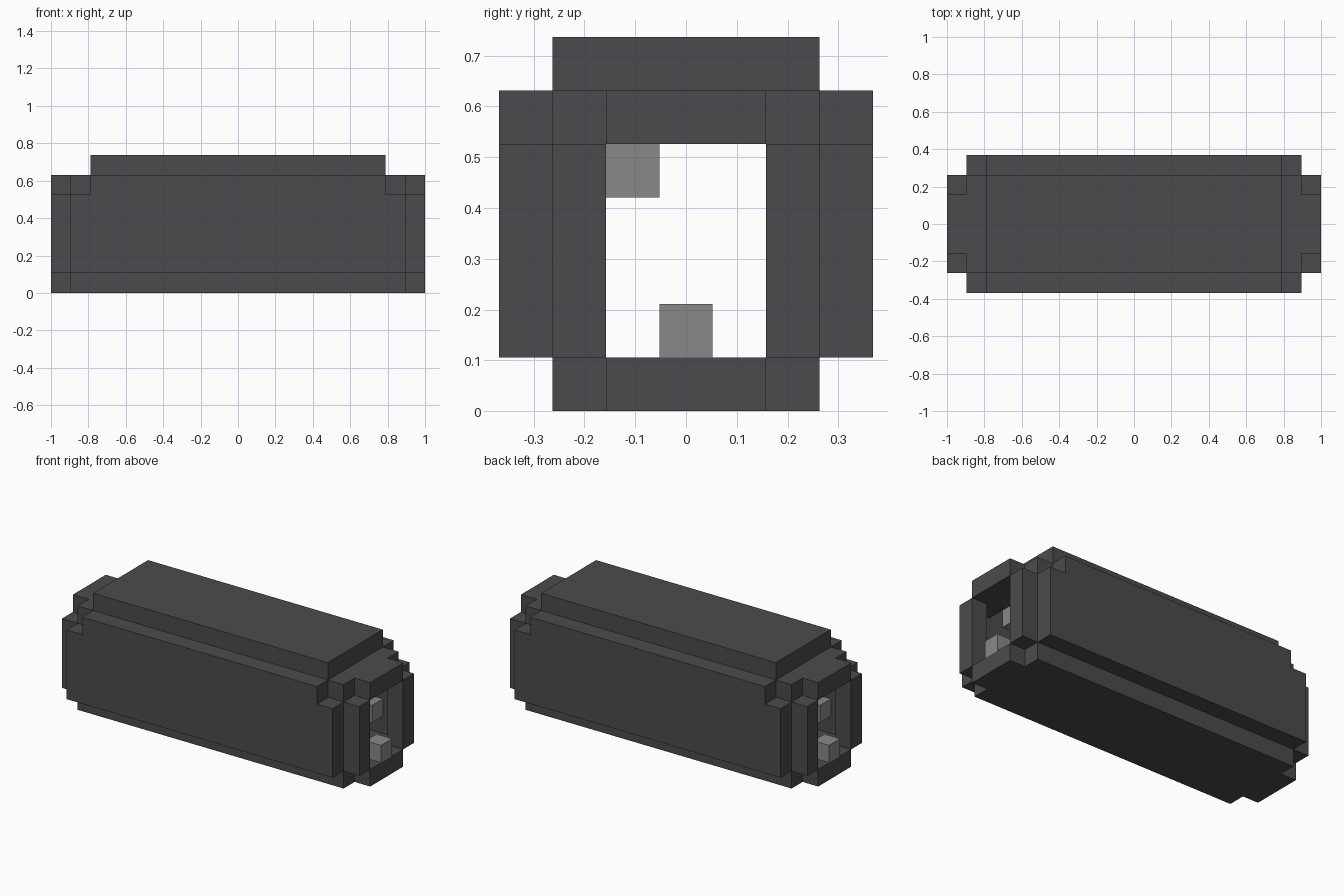
import bpy
import bmesh
from mathutils import Vector

U = 2 / 19  # one block of the grid

cube = bpy.data.objects.get("Cube")
if cube:
    bpy.data.objects.remove(cube, do_unlink=True)


def material(name, color):
    mat = bpy.data.materials.new(name)
    mat.use_nodes = True
    mat.diffuse_color = color
    mat.node_tree.nodes["Principled BSDF"].inputs["Base Color"].default_value = color
    return mat


charcoal = material("charcoal", (0.071, 0.069, 0.077, 1))
grey = material("stone_grey", (0.25, 0.25, 0.25, 1))


def prism(name, outline, y0, y1, mat):
    """Extrude an x-z outline, measured in blocks, from y0 to y1."""
    bm = bmesh.new()
    face = bm.faces.new([bm.verts.new((x * U, y0 * U, z * U)) for x, z in outline])
    result = bmesh.ops.extrude_face_region(bm, geom=[face])
    verts = [v for v in result["geom"] if isinstance(v, bmesh.types.BMVert)]
    bmesh.ops.translate(bm, verts=verts, vec=Vector((0, (y1 - y0) * U, 0)))
    bmesh.ops.recalc_face_normals(bm, faces=bm.faces)
    mesh = bpy.data.meshes.new(name)
    bm.to_mesh(mesh)
    bm.free()
    mesh.materials.append(mat)
    obj = bpy.data.objects.new(name, mesh)
    bpy.context.collection.objects.link(obj)
    return obj


def box(name, x, y, z, mat=charcoal):
    outline = [(x[0], z[0]), (x[1], z[0]), (x[1], z[1]), (x[0], z[1])]
    return prism(name, outline, y[0], y[1], mat)


def span(a, b, sign):
    return sorted((a * sign, b * sign))


# Long floor and roof slabs
box("floor_slab", (-8.5, 8.5), (-2.5, 2.5), (0, 1))
box("roof_slab", (-7.5, 7.5), (-2.5, 2.5), (6, 7))

# Side walls with notched upper corners
wall = [(-8.5, 1), (8.5, 1), (8.5, 5), (7.5, 5),
        (7.5, 6), (-7.5, 6), (-7.5, 5), (-8.5, 5)]
for side, label in ((-1, "front"), (1, "back")):
    prism(label + "_wall", wall, *span(2.5, 3.5, side), charcoal)

# Stepped collar and open door frame at each end
for end, label in ((1, "left"), (-1, "right")):
    rim = span(8.5, 9.5, end)
    box(label + "_roof_step", span(7.5, 8.5, end), (-2.5, 2.5), (5, 6))
    box(label + "_lintel", rim, (-1.5, 1.5), (5, 6))
    box(label + "_sill", rim, (-1.5, 1.5), (0, 1))
    for side, place in ((-1, "front"), (1, "back")):
        box(f"{label}_{place}_post", rim, span(1.5, 2.5, side), (1, 5))
    # Grey blocks on the sill and against the inner wall
    box(label + "_sill_block", rim, (-0.5, 0.5), (1, 2), grey)
    box(label + "_wall_block", span(6.5, 7.5, end), span(1.5, 2.5, end), (2, 3), grey)

# Grey block under the roof
box("hanging_block", (6.5, 7.5), (-1.5, -0.5), (4, 5), grey)
